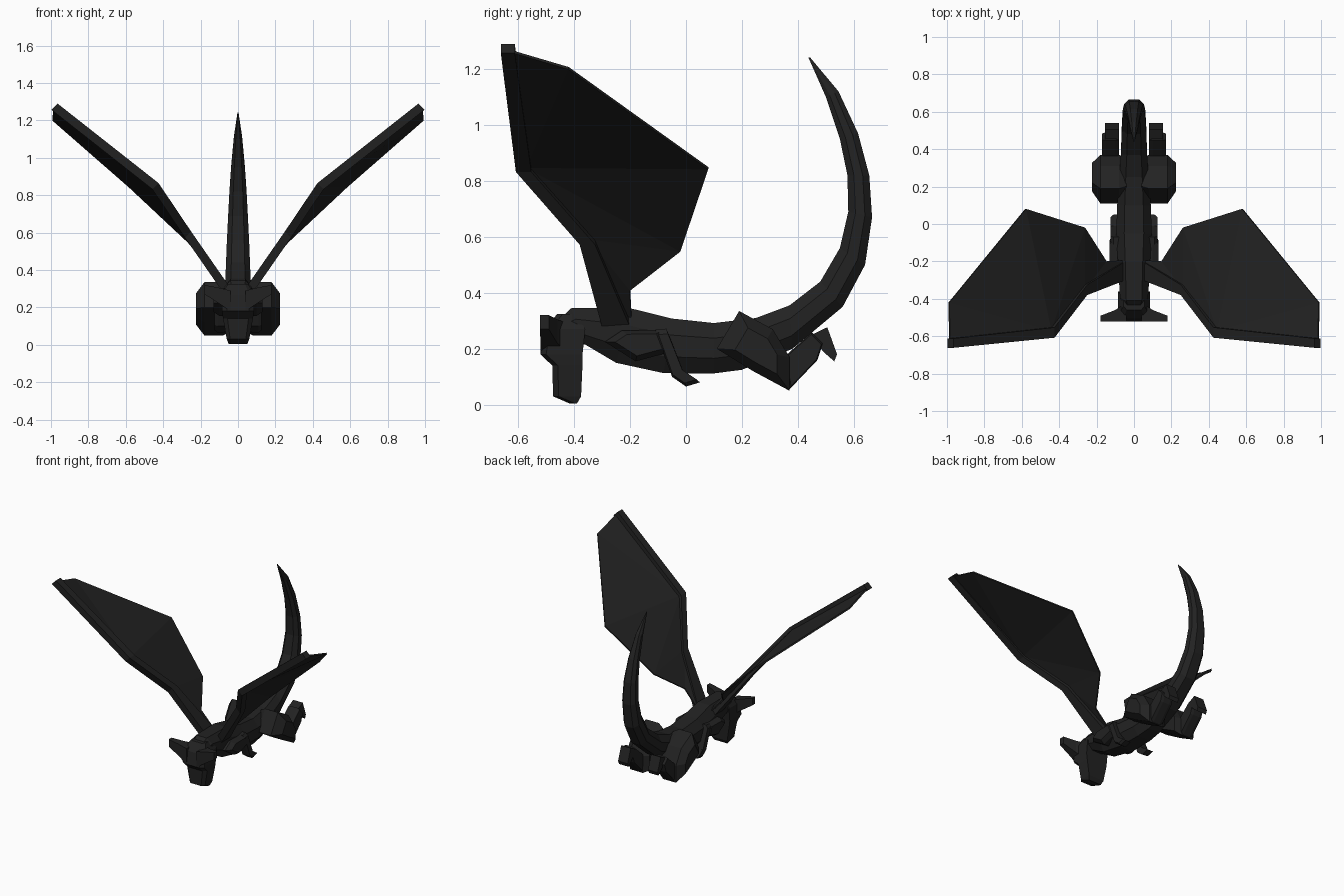
import bpy, bmesh
from mathutils import Vector

hide = bpy.data.materials.new("charcoal")
hide.diffuse_color = (0.016, 0.016, 0.016, 1)


def make(name, verts, faces, mirror):
    """Flat shaded mesh, optionally mirrored to the other side."""
    bm = bmesh.new()
    vs = [bm.verts.new(v) for v in verts]
    for f in faces:
        bm.faces.new([vs[i] for i in f])
    bmesh.ops.recalc_face_normals(bm, faces=bm.faces[:])
    me = bpy.data.meshes.new(name)
    bm.to_mesh(me)
    bm.free()
    me.materials.append(hide)
    ob = bpy.data.objects.new(name, me)
    bpy.context.collection.objects.link(ob)
    if mirror:
        ob.modifiers.new("mirror", 'MIRROR').use_mirror_merge = False
    return ob


def loft(name, rings, mirror=False):
    """Skin a list of equal rings and cap both ends."""
    n, m = len(rings[0]), len(rings)
    faces = [list(range(n)), list(range((m - 1) * n, m * n))]
    for r in range(m - 1):
        for i in range(n):
            j = (i + 1) % n
            faces.append([r * n + i, r * n + j, (r + 1) * n + j, (r + 1) * n + i])
    return make(name, [p for r in rings for p in r], faces, mirror)


def limb(name, profile, steps):
    """Side profile (y, z) spread along x; steps are (x, scale)."""
    cy = sum(p[0] for p in profile) / len(profile)
    cz = sum(p[1] for p in profile) / len(profile)
    return loft(name, [[(x, cy + (y - cy) * s, cz + (z - cz) * s) for y, z in profile]
                       for x, s in steps], True)


# Body and tail: upper (y, z), lower (y, z), half width
spine = [
    (-0.47, 0.29, -0.45, 0.22, 0.05), (-0.41, 0.345, -0.36, 0.215, 0.075),
    (-0.20, 0.345, -0.25, 0.15, 0.085), (-0.05, 0.308, -0.08, 0.113, 0.095),
    (0.10, 0.292, 0.10, 0.112, 0.09), (0.25, 0.31, 0.20, 0.125, 0.08),
    (0.37, 0.355, 0.38, 0.20, 0.07), (0.48, 0.44, 0.56, 0.35, 0.065),
    (0.55, 0.56, 0.64, 0.50, 0.06), (0.58, 0.69, 0.665, 0.67, 0.053),
    (0.577, 0.82, 0.655, 0.82, 0.046), (0.55, 0.95, 0.615, 0.97, 0.036),
    (0.50, 1.10, 0.545, 1.12, 0.022), (0.438, 1.24, 0.443, 1.242, 0.003),
]
section = [(-0.55, 0), (0.55, 0), (1, 0.3), (1, 0.7), (0.55, 1), (-0.55, 1), (-1, 0.7), (-1, 0.3)]
loft("body_and_tail", [[(u * w, ty + (by - ty) * s, tz + (bz - tz) * s) for u, s in section]
                       for ty, tz, by, bz, w in spine])

# Head, pointing down: z, front y, back y, half width
skull = [(0.325, -0.46, -0.39, 0.055), (0.27, -0.505, -0.36, 0.085), (0.18, -0.52, -0.37, 0.085),
         (0.14, -0.478, -0.37, 0.08), (0.03, -0.475, -0.375, 0.06), (0.004, -0.415, -0.39, 0.05)]
loft("head", [[(-w * 0.7, f, z), (w * 0.7, f, z), (w, f + 0.02, z), (w, b, z), (-w, b, z), (-w, f + 0.02, z)]
              for z, f, b, w in skull])

# Horns: x, front y, back y, low z, high z
loft("horn", [[(x, f, a), (x, b, a), (x, b, c), (x, f, c)] for x, f, b, a, c in
              [(0.04, -0.52, -0.42, 0.18, 0.29), (0.10, -0.52, -0.46, 0.22, 0.305),
               (0.178, -0.522, -0.49, 0.27, 0.32)]], True)

# Hind legs
limb("thigh", [(0.19, 0.335), (0.31, 0.27), (0.37, 0.17), (0.37, 0.05), (0.24, 0.12), (0.11, 0.2)],
     [(0.04, 0.85), (0.08, 1), (0.18, 1), (0.225, 0.58)])
limb("shin", [(0.35, 0.17), (0.45, 0.26), (0.49, 0.22), (0.47, 0.16), (0.37, 0.055)],
     [(0.08, 0.9), (0.10, 1), (0.15, 1), (0.17, 0.9)])
limb("hind_foot", [(0.45, 0.25), (0.505, 0.277), (0.54, 0.18), (0.53, 0.155), (0.49, 0.19)],
     [(0.08, 1), (0.155, 1)])

# Front legs
limb("upper_arm", [(-0.29, 0.225), (-0.23, 0.265), (-0.08, 0.268), (-0.05, 0.19), (-0.18, 0.155)],
     [(0.05, 1), (0.10, 1), (0.13, 0.7)])
limb("forearm", [(-0.11, 0.268), (-0.07, 0.272), (-0.01, 0.12), (0.05, 0.08), (0.0, 0.065), (-0.05, 0.10)],
     [(0.07, 1), (0.11, 1), (0.125, 0.85)])

# Wing bone: upper front edge point and its depth
bone = [((0.045, -0.30, 0.31), 0.10), ((0.25, -0.38, 0.605), 0.055),
        ((0.425, -0.608, 0.865), 0.055), ((0.965, -0.662, 1.29), 0.05)]
down = Vector((0.033, 0, -0.033))
rings = []
for p, d in bone:
    p, back = Vector(p), Vector((0, d, 0))
    rings.append([p, p + back, p + back + down, p + down])
loft("wing_bone", rings, True)

# Wing membrane, creased along its fingers
web = [(0.06, -0.25, 0.32), (0.265, -0.35, 0.595), (0.445, -0.57, 0.85), (0.985, -0.63, 1.265),
       (0.99, -0.42, 1.203), (0.58, 0.08, 0.845), (0.265, -0.02, 0.55), (0.15, -0.20, 0.41),
       (0.05, -0.195, 0.30)]
wing = make("wing_membrane", web,
            [(0, 1, 7, 8), (1, 6, 7), (1, 2, 6), (2, 5, 6), (2, 4, 5), (2, 3, 4)], False)
thick = wing.modifiers.new("thickness", 'SOLIDIFY')
thick.thickness, thick.offset = 0.01, 0
wing.modifiers.new("mirror", 'MIRROR').use_mirror_merge = False
